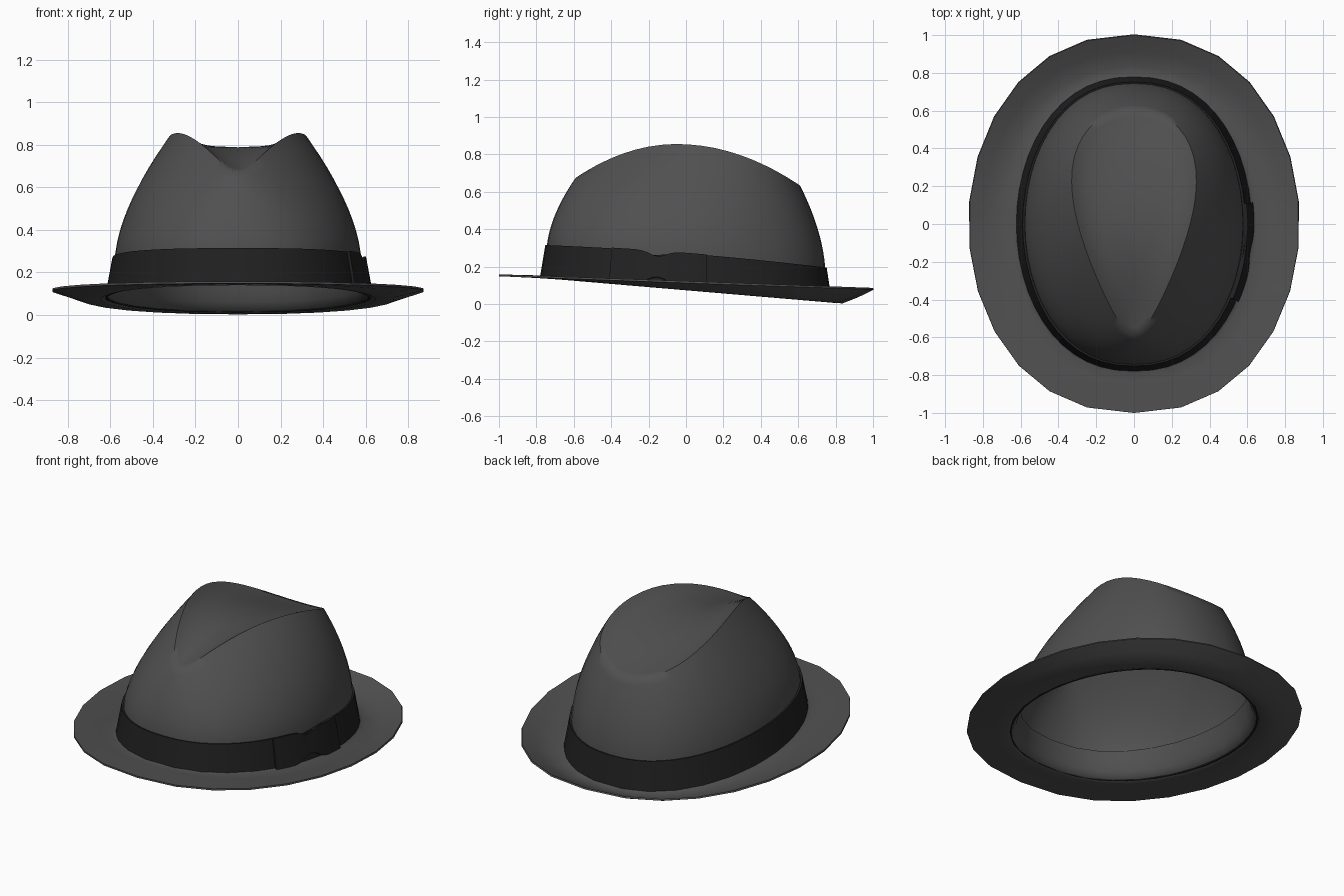
import bpy, bmesh, math
from math import sin, cos, pi, exp

if "Cube" in bpy.data.objects:
    bpy.data.objects.remove(bpy.data.objects["Cube"])

def material(name, v):
    m = bpy.data.materials.new(name)
    m.diffuse_color = (v, v, v, 1)
    m.use_nodes = True
    m.node_tree.nodes["Principled BSDF"].inputs["Base Color"].default_value = m.diffuse_color
    return m

FELT = material("charcoal felt", 0.08)
RIBBON = material("black ribbon", 0.015)

def outline(a, rx, ry):
    """Squarish oval; a = 0 is the back (+y)."""
    s = sin(a)
    return rx * math.copysign(abs(s) ** 0.88, s), ry * cos(a)

def band_top(y):
    return 0.27 - 0.08 * y - 0.027 * y * y

def base_z(y):
    return 0.083 - 0.085 * y

def surface(name, rows, mat, thickness, closed=True, cap=False, angle=60):
    """Skin rows of points from outside to inside, then give it thickness."""
    bm = bmesh.new()
    grid = [[bm.verts.new(p) for p in row] for row in rows]
    n = len(rows[0])
    for r0, r1 in zip(grid, grid[1:]):
        for j in range(n if closed else n - 1):
            k = (j + 1) % n
            bm.faces.new((r0[j], r1[j], r1[k], r0[k]))
    if cap:
        last = grid[-1]
        c = bm.verts.new([sum(v.co[i] for v in last) / n for i in range(3)])
        for j in range(n):
            bm.faces.new((last[j], c, last[(j + 1) % n]))
    me = bpy.data.meshes.new(name)
    bm.to_mesh(me)
    bm.free()
    me.materials.append(mat)
    ob = bpy.data.objects.new(name, me)
    bpy.context.collection.objects.link(ob)
    bpy.ops.object.select_all(action='DESELECT')
    ob.select_set(True)
    bpy.context.view_layer.objects.active = ob
    sol = ob.modifiers.new("thickness", 'SOLIDIFY')
    sol.thickness, sol.offset = thickness, -1
    bpy.ops.object.modifier_apply(modifier=sol.name)
    bpy.ops.object.shade_smooth_by_angle(angle=math.radians(angle))
    return ob

def ring(n, rx, ry, zf):
    pts = [outline(2 * pi * j / n, rx, ry) for j in range(n)]
    return [(x, y, zf(y)) for x, y in pts]

# Brim: upturned edge, tilted flat part and a collar rising inside the band
N = 26
surface("brim", [
    ring(N, 0.875, 1.0, lambda y: 0.122 - 0.036 * y),
    ring(N, 0.80, 0.915, lambda y: 0.1 - 0.061 * y),
    ring(N, 0.735, 0.835, lambda y: base_z(y) + 0.001),
    ring(N, 0.65, 0.79, base_z),
    ring(N, 0.615, 0.765, lambda y: base_z(y) + 0.012),
    ring(N, 0.597, 0.75, lambda y: base_z(y) + 0.045),
    ring(N, 0.585, 0.742, lambda y: base_z(y) + 0.09),
    ring(N, 0.572, 0.735, lambda y: band_top(y) - 0.01),
], FELT, 0.01)

# Crown: oval base blending up to a teardrop rim, with a sunken dish on top
M = 52

def rim_z(y):
    d = y + 0.05
    return 0.855 - (0.51 if d > 0 else 0.62) * d * d

def rim(a):
    return sin(a) * (0.3 + 0.15 * cos(a)), 0.01 + 0.6 * cos(a)

rows = []
for i in range(13):                       # side wall
    t = i / 12
    f = t ** 1.75
    row = []
    for j in range(M):
        a = 2 * pi * j / M
        (bx, by), (rx, ry) = outline(a, 0.58, 0.745), rim(a)
        z0 = band_top(by) - 0.03
        row.append((bx + (rx - bx) * f, by + (ry - by) * f,
                    z0 + (rim_z(ry) - z0) * t))
    rows.append(row)
for u in (0.93, 0.85, 0.75, 0.6, 0.4, 0.2):   # dish
    row = []
    for j in range(M):
        x, y = rim(2 * pi * j / M)
        x, y = x * u, 0.01 + (y - 0.01) * u
        row.append((x, y, rim_z(y) - 0.065 * (1 - u ** 4)))
    rows.append(row)
surface("crown", rows, FELT, 0.01, cap=True)

# Hat band: flared ribbon, dipping where the bow pinches it
def band_point(a, v, grow=0.0):
    x, y = outline(a, 0.625 - 0.035 * v + grow, 0.78 - 0.028 * v + grow)
    top = band_top(y)
    if x > 0:
        top -= 0.03 * exp(-((y + 0.15) / 0.06) ** 2)
    low = base_z(y) - 0.002
    return x, y, low + (top - low) * v

B = 52
surface("hat_band", [[band_point(2 * pi * j / B, v) for j in range(B)]
                     for v in (0, 0.5, 1)], RIBBON, 0.012, angle=30)

# Bow: flat ribbon plate on the right side, narrowed at the knot
bow = []
for v in (0, 0.5, 1):
    row = []
    for i in range(17):
        y = 0.11 - 0.51 * i / 16
        pinch = exp(-((y + 0.15) / 0.07) ** 2)
        vv = 0.02 + 0.3 * pinch + v * (1.0 - 0.3 * pinch)
        row.append(band_point(math.acos(y / 0.77), vv, 0.012))
    bow.append(row)
surface("bow", bow, RIBBON, 0.014, closed=False, angle=30)
